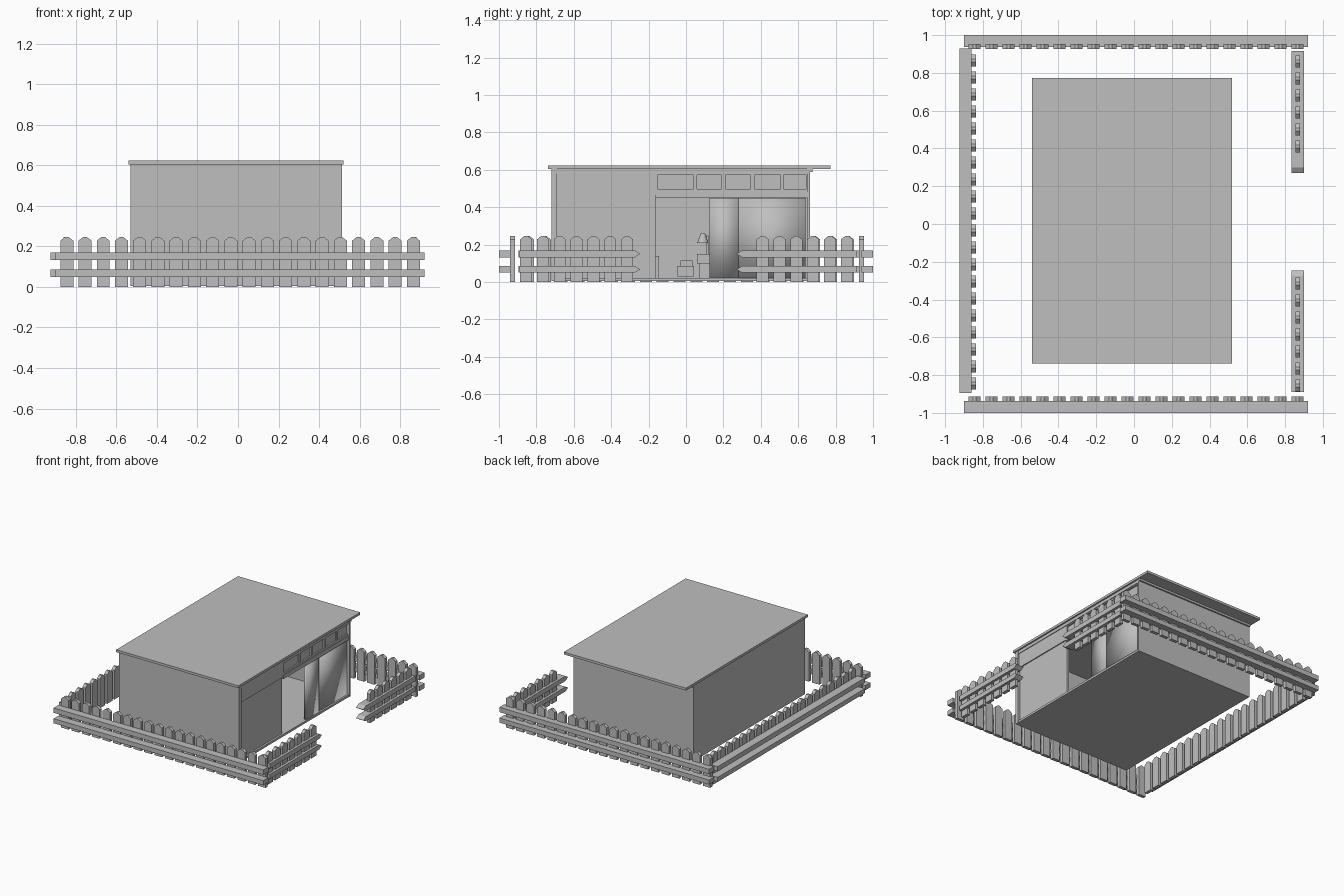
import bpy, bmesh, math
from mathutils import Matrix, Vector

if "Cube" in bpy.data.objects:
    bpy.data.objects.remove(bpy.data.objects["Cube"], do_unlink=True)

GREY = (0.52, 0.52, 0.52, 1)
mat = bpy.data.materials.new("plain_grey")
mat.use_nodes = True
mat.diffuse_color = GREY
mat.node_tree.nodes["Principled BSDF"].inputs["Base Color"].default_value = GREY


def finish(name, bm, smooth=False):
    bmesh.ops.recalc_face_normals(bm, faces=bm.faces)
    for f in bm.faces:
        f.smooth = smooth
    mesh = bpy.data.meshes.new(name)
    bm.to_mesh(mesh)
    bm.free()
    mesh.materials.append(mat)
    ob = bpy.data.objects.new(name, mesh)
    bpy.context.collection.objects.link(ob)
    return ob


def add_box(bm, x, y, z):
    size = Vector((x[1] - x[0], y[1] - y[0], z[1] - z[0]))
    mid = Vector((sum(x), sum(y), sum(z))) / 2
    bmesh.ops.create_cube(bm, size=1, matrix=Matrix.Translation(mid) @ Matrix.Diagonal(size).to_4x4())


def box(name, x, y, z, smooth=False):
    bm = bmesh.new()
    add_box(bm, x, y, z)
    return finish(name, bm, smooth)


def add_prism(bm, outline, depth):
    # Outline points are 3D; the face is extruded along the depth vector
    face = bm.faces.new([bm.verts.new(p) for p in outline])
    out = bmesh.ops.extrude_face_region(bm, geom=[face])["geom"]
    bmesh.ops.translate(bm, vec=depth, verts=[v for v in out if isinstance(v, bmesh.types.BMVert)])


RAILS = [(0.05, 0.086), (0.132, 0.17)]
HALF = 0.032


def pickets(name, along, centres, start, thick):
    bm = bmesh.new()
    shape = [(-HALF, 0), (HALF, 0), (HALF, 0.228), (0.008, 0.247), (-0.008, 0.247), (-HALF, 0.228)]
    for c in centres:
        if along == "x":
            add_prism(bm, [(c + u, start, z) for u, z in shape], (0, thick, 0))
        else:
            add_prism(bm, [(start, c + u, z) for u, z in shape], (thick, 0, 0))
    return finish(name, bm)


def rails(name, x, y):
    bm = bmesh.new()
    for z in RAILS:
        add_box(bm, x, y, z)
    return finish(name, bm)


def pointed_rails(name, butt, tip):
    # Rails beside the gateway taper to a point
    bm = bmesh.new()
    neck = tip - math.copysign(0.03, tip - butt)
    for lo, hi in RAILS:
        add_prism(bm, [(0.835, butt, lo), (0.835, neck, lo), (0.835, tip, (lo + hi) / 2),
                       (0.835, neck, hi), (0.835, butt, hi)], (0.064, 0, 0))
    return finish(name, bm)


# Fence
row = [-0.845 + 0.09 * i for i in range(20)]
pickets("front_fence_pickets", "x", row, -0.94, 0.026)
rails("front_fence_rails", (-0.9, 0.92), (-1.0, -0.938))
pickets("back_fence_pickets", "x", row, 0.926, 0.026)
rails("back_fence_rails", (-0.9, 0.92), (0.938, 1.0))
pickets("right_fence_pickets", "y", row, -0.862, 0.026)
rails("right_fence_rails", (-0.925, -0.86), (-0.895, 0.928))
pickets("gate_front_pickets", "y", [-0.855 + 0.09 * i for i in range(7)], 0.854, 0.026)
pointed_rails("gate_front_rails", -0.89, -0.245)
pickets("gate_back_pickets", "y", [0.41 + 0.09 * i for i in range(6)], 0.854, 0.026)
pointed_rails("gate_back_rails", 0.915, 0.27)

# House shell
box("roof", (-0.54, 0.52), (-0.738, 0.772), (0.604, 0.623))
box("floor", (-0.53, 0.51), (-0.72, 0.663), (0.005, 0.022))
box("front_wall", (-0.53, 0.512), (-0.72, -0.69), (0.005, 0.604))
box("back_wall", (-0.53, 0.512), (0.648, 0.663), (0.005, 0.604))
box("back_wall_trim", (-0.53, 0.512), (0.663, 0.675), (0.588, 0.604))
box("right_wall", (-0.53, -0.51), (-0.69, 0.648), (0.005, 0.604))

# Entrance side
box("entrance_wall", (0.475, 0.495), (-0.69, -0.163), (0.022, 0.465))
box("upper_panel", (0.475, 0.503), (-0.69, -0.163), (0.465, 0.585))
box("top_beam", (0.475, 0.508), (-0.69, 0.648), (0.58, 0.604))
box("door_header", (0.475, 0.508), (-0.163, 0.648), (0.452, 0.482))

# Strip of windows with a frame around each pane
panes = [(-0.152, 0.04), (0.058, 0.19), (0.211, 0.345), (0.366, 0.505), (0.521, 0.642)]
bm = bmesh.new()
add_box(bm, (0.48, 0.503), (-0.163, 0.648), (0.482, 0.497))
add_box(bm, (0.48, 0.503), (-0.163, 0.648), (0.572, 0.58))
edges = [-0.163] + [v for p in panes for v in p] + [0.648]
for a, b in zip(edges[::2], edges[1::2]):
    add_box(bm, (0.48, 0.503), (a, b), (0.497, 0.572))
finish("window_frame", bm)
box("window_glass", (0.485, 0.492), (-0.163, 0.648), (0.49, 0.575))

# Sliding doors with soft shading
box("door_narrow", (0.486, 0.504), (0.126, 0.282), (0.022, 0.45), True)
box("door_wide", (0.474, 0.496), (0.278, 0.64), (0.022, 0.45), True)

# Furniture inside
box("seat", (-0.35, -0.25), (-0.045, 0.042), (0.03, 0.085))
box("seat_cushion", (-0.35, -0.27), (-0.03, 0.035), (0.085, 0.115))
box("cupboard", (-0.35, -0.2), (-0.2, -0.145), (0.022, 0.14))
box("stand", (-0.33, -0.24), (0.07, 0.13), (0.022, 0.1))
box("stand_top", (-0.35, -0.22), (0.06, 0.14), (0.1, 0.15))
box("lamp_stem", (-0.29, -0.28), (0.11, 0.12), (0.15, 0.25))
bm = bmesh.new()
bmesh.ops.create_cone(bm, cap_ends=True, segments=12, radius1=0.03, radius2=0.012, depth=0.05,
                      matrix=Matrix.Translation((-0.285, 0.09, 0.235)))
finish("lamp_shade", bm)
